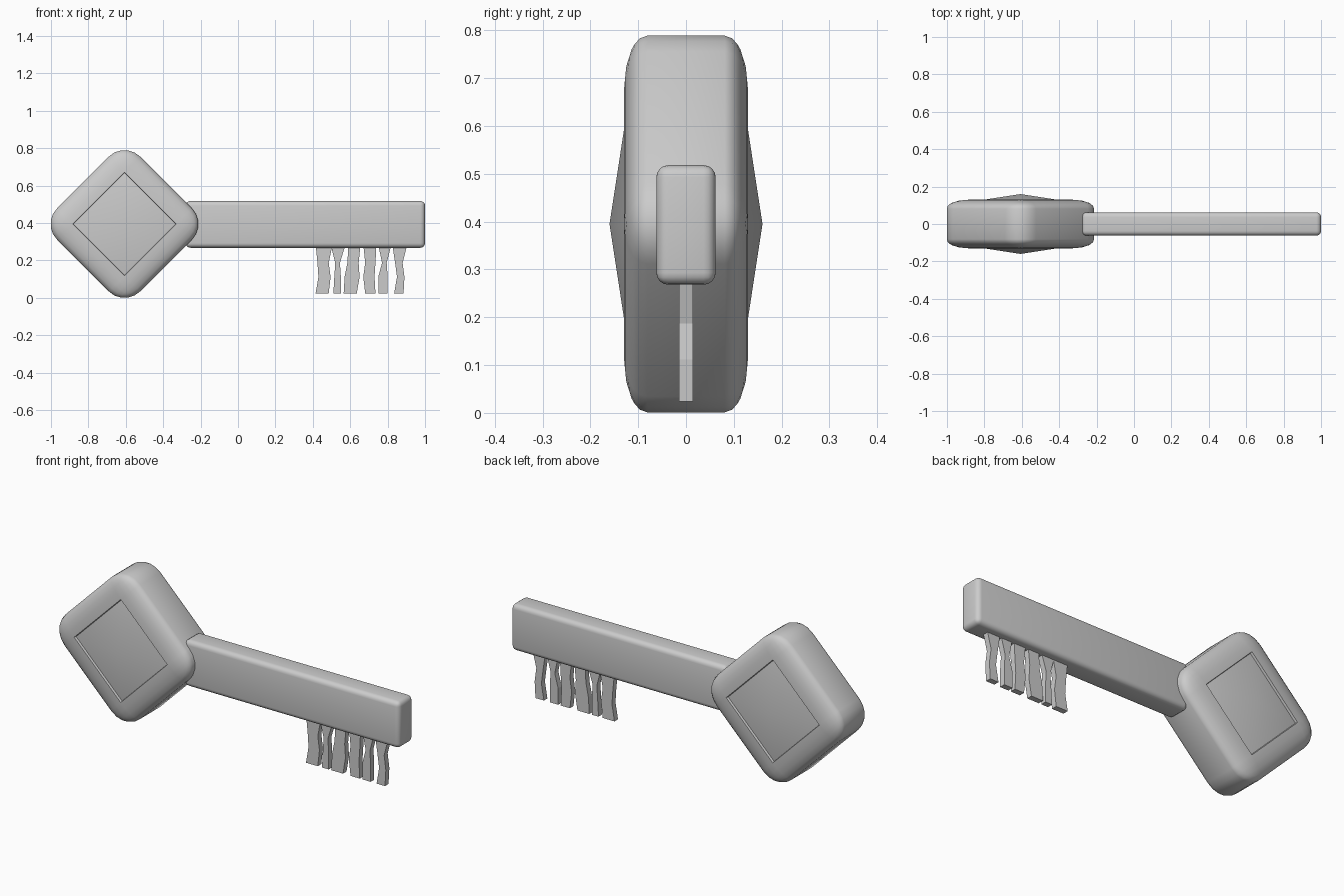
import bpy, bmesh
from math import radians
from mathutils import Matrix, Vector

if "Cube" in bpy.data.objects:
    bpy.data.objects.remove(bpy.data.objects["Cube"])


def finish(name, bm, smooth=None):
    bmesh.ops.recalc_face_normals(bm, faces=bm.faces[:])
    mesh = bpy.data.meshes.new(name)
    bm.to_mesh(mesh)
    bm.free()
    obj = bpy.data.objects.new(name, mesh)
    bpy.context.collection.objects.link(obj)
    if smooth:
        bpy.ops.object.select_all(action='DESELECT')
        obj.select_set(True)
        bpy.context.view_layer.objects.active = obj
        bpy.ops.object.shade_smooth_by_angle(angle=radians(smooth))
    return obj


def rounded_box(size, radius, segments):
    bm = bmesh.new()
    bmesh.ops.create_cube(bm, size=1)
    bmesh.ops.scale(bm, vec=size, verts=bm.verts[:])
    bmesh.ops.bevel(bm, geom=bm.edges[:], offset=radius, segments=segments,
                    profile=0.5, affect='EDGES')
    return bm


# Diamond head: rounded cube flattened in y, with a recessed pyramid on each face
SIDE, DEPTH = 0.628, 0.26
bm = rounded_box((SIDE, SIDE, SIDE), 0.118, 5)
bmesh.ops.scale(bm, vec=(1, DEPTH / SIDE, 1), verts=bm.verts[:])
panels = [f for f in bm.faces
          if abs(f.normal.y) > 0.99 and f.calc_area() > 0.1]
bmesh.ops.inset_individual(bm, faces=panels, thickness=0.004, depth=-0.012)
tips = bmesh.ops.poke(bm, faces=panels)['verts']
for v in tips:
    v.co.y = 0.16 if v.co.y > 0 else -0.16
bmesh.ops.transform(bm, verts=bm.verts[:],
                    matrix=Matrix.Translation((-0.607, 0, 0.395)) @ Matrix.Rotation(radians(45), 4, 'Y'))
finish("key_head", bm, 40)

# Shaft
bm = rounded_box((1.28, 0.124, 0.25), 0.025, 4)
bmesh.ops.translate(bm, vec=(0.36, 0, 0.393), verts=bm.verts[:])
finish("key_shaft", bm, 40)

# Teeth: left and right edge x at four heights, top to bottom
HEIGHTS = (0.285, 0.187, 0.112, 0.024)
TEETH = [
    ((0.415, 0.425, 0.43, 0.415), (0.505, 0.485, 0.495, 0.485)),
    ((0.495, 0.52, 0.515, 0.51), (0.575, 0.545, 0.55, 0.55)),
    ((0.59, 0.585, 0.57, 0.565), (0.655, 0.645, 0.65, 0.635)),
    ((0.67, 0.68, 0.67, 0.68), (0.74, 0.735, 0.73, 0.735)),
    ((0.75, 0.77, 0.75, 0.75), (0.82, 0.795, 0.80, 0.80)),
    ((0.825, 0.84, 0.85, 0.835), (0.905, 0.88, 0.89, 0.885)),
]
for i, (left, right) in enumerate(TEETH, 1):
    bm = bmesh.new()
    outline = list(zip(left, HEIGHTS)) + list(zip(right, HEIGHTS))[::-1]
    face = bm.faces.new([bm.verts.new((x, -0.015, z)) for x, z in outline])
    ext = bmesh.ops.extrude_face_region(bm, geom=[face], use_keep_orig=True)
    bmesh.ops.translate(bm, vec=Vector((0, 0.03, 0)),
                        verts=[g for g in ext['geom'] if isinstance(g, bmesh.types.BMVert)])
    finish(f"key_tooth_{i}", bm)
